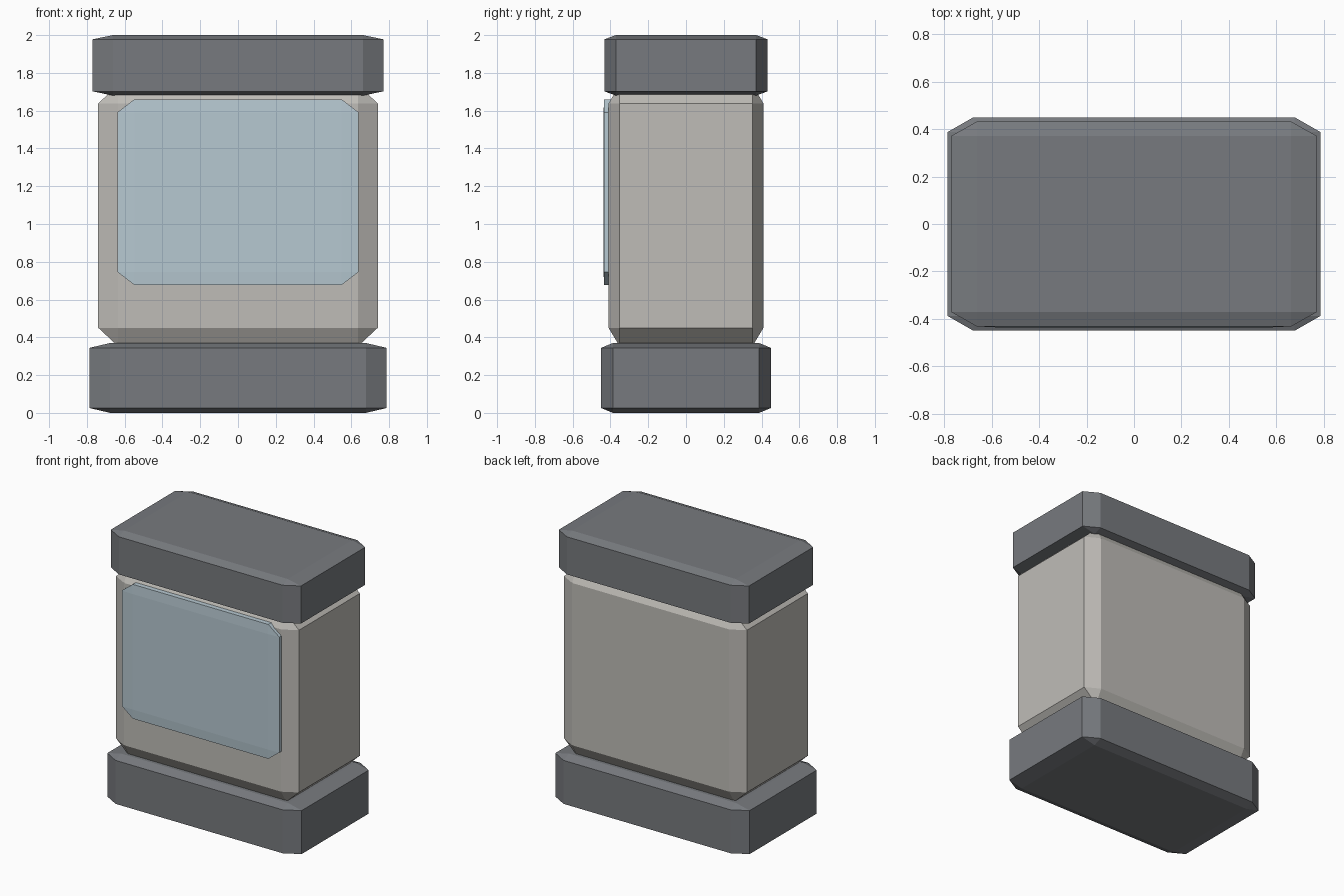
import bpy
import bmesh
from mathutils import Matrix, Vector

BEVEL = 0.07  # chamfer as a share of each side

cube = bpy.data.objects.get("Cube")
if cube:
    bpy.data.objects.remove(cube, do_unlink=True)


def make_material(name, rgb):
    mat = bpy.data.materials.new(name)
    mat.use_nodes = True
    color = (*rgb, 1.0)
    mat.diffuse_color = color
    mat.node_tree.nodes["Principled BSDF"].inputs["Base Color"].default_value = color
    return mat


def chamfered_box(name, low, high, mat):
    """Bevel a unit cube, then stretch it so the chamfer follows the proportions."""
    low, high = Vector(low), Vector(high)
    bm = bmesh.new()
    bmesh.ops.create_cube(bm, size=1)
    bmesh.ops.bevel(bm, geom=bm.edges[:], offset=BEVEL, segments=1,
                    affect='EDGES', profile=0.5)
    size = Matrix.Diagonal(high - low).to_4x4()
    bm.transform(Matrix.Translation((low + high) / 2) @ size)
    bmesh.ops.recalc_face_normals(bm, faces=bm.faces[:])
    mesh = bpy.data.meshes.new(name)
    bm.to_mesh(mesh)
    bm.free()
    mesh.materials.append(mat)
    obj = bpy.data.objects.new(name, mesh)
    bpy.context.collection.objects.link(obj)
    return obj


dark_grey = make_material("dark grey", (0.185, 0.195, 0.21))
warm_grey = make_material("warm light grey", (0.52, 0.505, 0.475))
pale_blue = make_material("pale blue glass", (0.47, 0.58, 0.64))

# Base plinth and top cap
chamfered_box("base", (-0.787, -0.45, 0), (0.787, 0.45, 0.37), dark_grey)
chamfered_box("top_cap", (-0.77, -0.432, 1.68), (0.77, 0.432, 2), dark_grey)

# Main body, with its ends sunk into the base and cap
chamfered_box("body", (-0.74, -0.41, 0.354), (0.74, 0.41, 1.735), warm_grey)

# Front panel, half buried in the body
chamfered_box("front_panel", (-0.638, -0.437, 0.677), (0.638, -0.377, 1.66), pale_blue)
